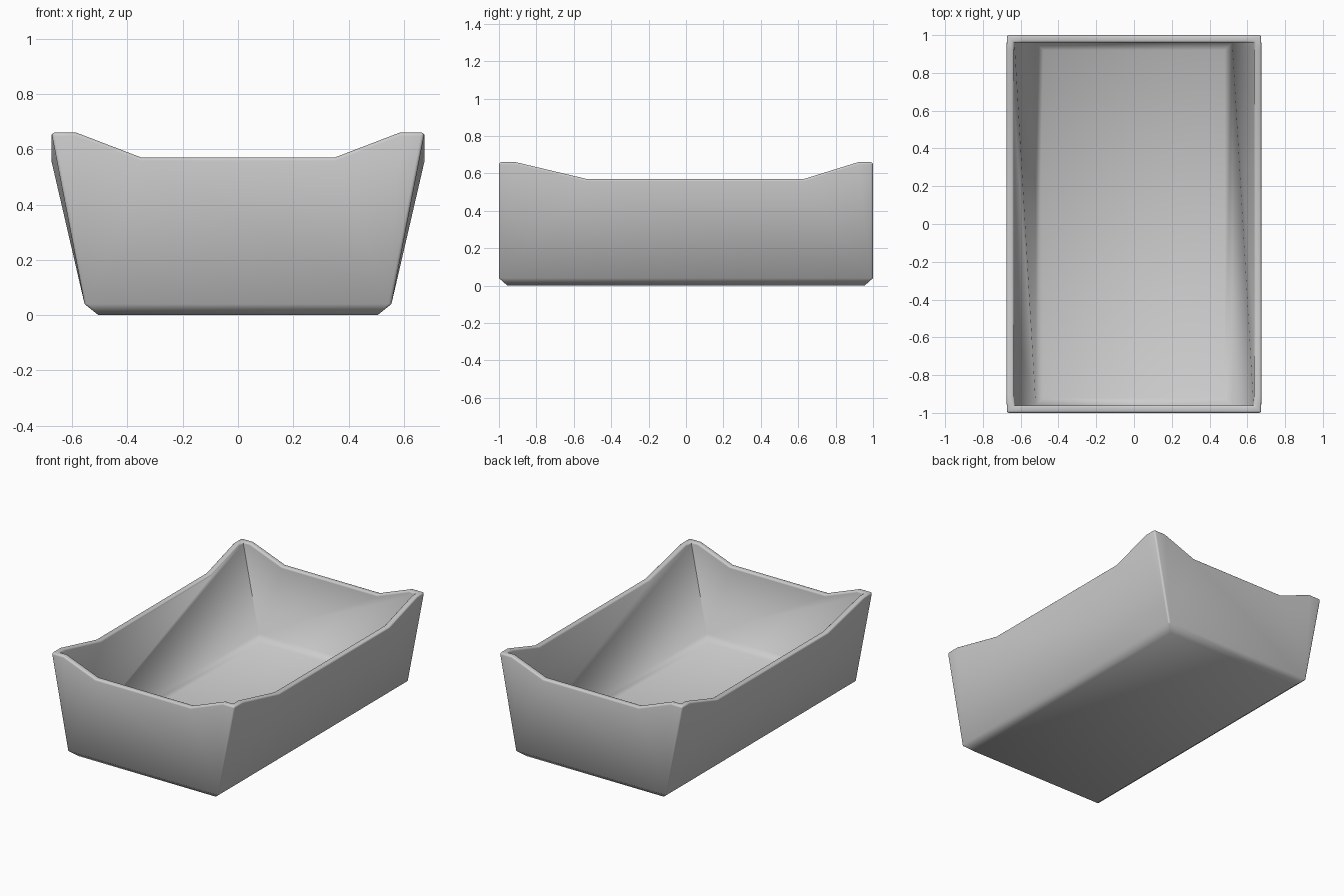
import bpy, bmesh

if "Cube" in bpy.data.objects:
    bpy.data.objects.remove(bpy.data.objects["Cube"])


def rim_loop(bm, hx, hy):
    """Rim outline with raised corners, counter-clockwise; four sides of five steps."""
    hi, lo = 0.66, 0.57
    xs = [(-0.585, hi), (-0.35, lo), (0.35, lo), (0.585, hi)]
    ys = [(-0.91, hi), (-0.53, lo), (0.63, lo), (0.92, hi)]
    pts = [(-hx, -hy, hi)] + [(x, -hy, z) for x, z in xs]
    pts += [(hx, -hy, hi)] + [(hx, y, z) for y, z in ys]
    pts += [(hx, hy, hi)] + [(x, hy, z) for x, z in reversed(xs)]
    pts += [(-hx, hy, hi)] + [(-hx, y, z) for y, z in reversed(ys)]
    return [bm.verts.new(p) for p in pts]


def rect_loop(bm, hx, hy, z):
    return [bm.verts.new((sx * hx, sy * hy, z))
            for sx, sy in ((-1, -1), (1, -1), (1, 1), (-1, 1))]


bm = bmesh.new()
outer_rim = rim_loop(bm, 0.675, 1.0)
inner_rim = rim_loop(bm, 0.635, 0.96)
outer_low = rect_loop(bm, 0.555, 1.0, 0.04)
base = rect_loop(bm, 0.505, 0.955, 0.0)
inner_low = rect_loop(bm, 0.52, 0.96, 0.08)
floor = rect_loop(bm, 0.48, 0.92, 0.045)

# walls and chamfered base, side by side
for i in range(4):
    j = (i + 1) % 4
    k = [(5 * i + n) % 20 for n in range(6)]
    bm.faces.new([outer_low[i], outer_low[j]] + [outer_rim[n] for n in reversed(k)])
    # inner wall folds along a diagonal
    bm.faces.new([inner_low[j], inner_low[i], inner_rim[k[0]]])
    bm.faces.new([inner_low[j]] + [inner_rim[n] for n in k])
    bm.faces.new([floor[i], floor[j], inner_low[j], inner_low[i]])
    bm.faces.new([base[i], base[j], outer_low[j], outer_low[i]])

# rim top, floor, underside
for i in range(20):
    j = (i + 1) % 20
    bm.faces.new([outer_rim[i], outer_rim[j], inner_rim[j], inner_rim[i]])
bm.faces.new(floor)
bm.faces.new(base[::-1])
bmesh.ops.recalc_face_normals(bm, faces=bm.faces)

# rounded rim and outer corners
soft = [bm.edges.get((loop[i], loop[(i + 1) % 20]))
        for loop in (outer_rim, inner_rim) for i in range(20)]
soft += [bm.edges.get((outer_low[i], outer_rim[5 * i])) for i in range(4)]
bmesh.ops.bevel(bm, geom=soft, offset=0.014, segments=3, profile=0.5,
                affect='EDGES', clamp_overlap=True)
bmesh.ops.triangulate(bm, faces=[f for f in bm.faces if len(f.verts) > 4])

mesh = bpy.data.meshes.new("tray")
bm.to_mesh(mesh)
bm.free()
tray = bpy.data.objects.new("tray", mesh)
bpy.context.collection.objects.link(tray)
bpy.context.view_layer.objects.active = tray
tray.select_set(True)
bpy.ops.object.shade_smooth_by_angle(angle=1.2)
